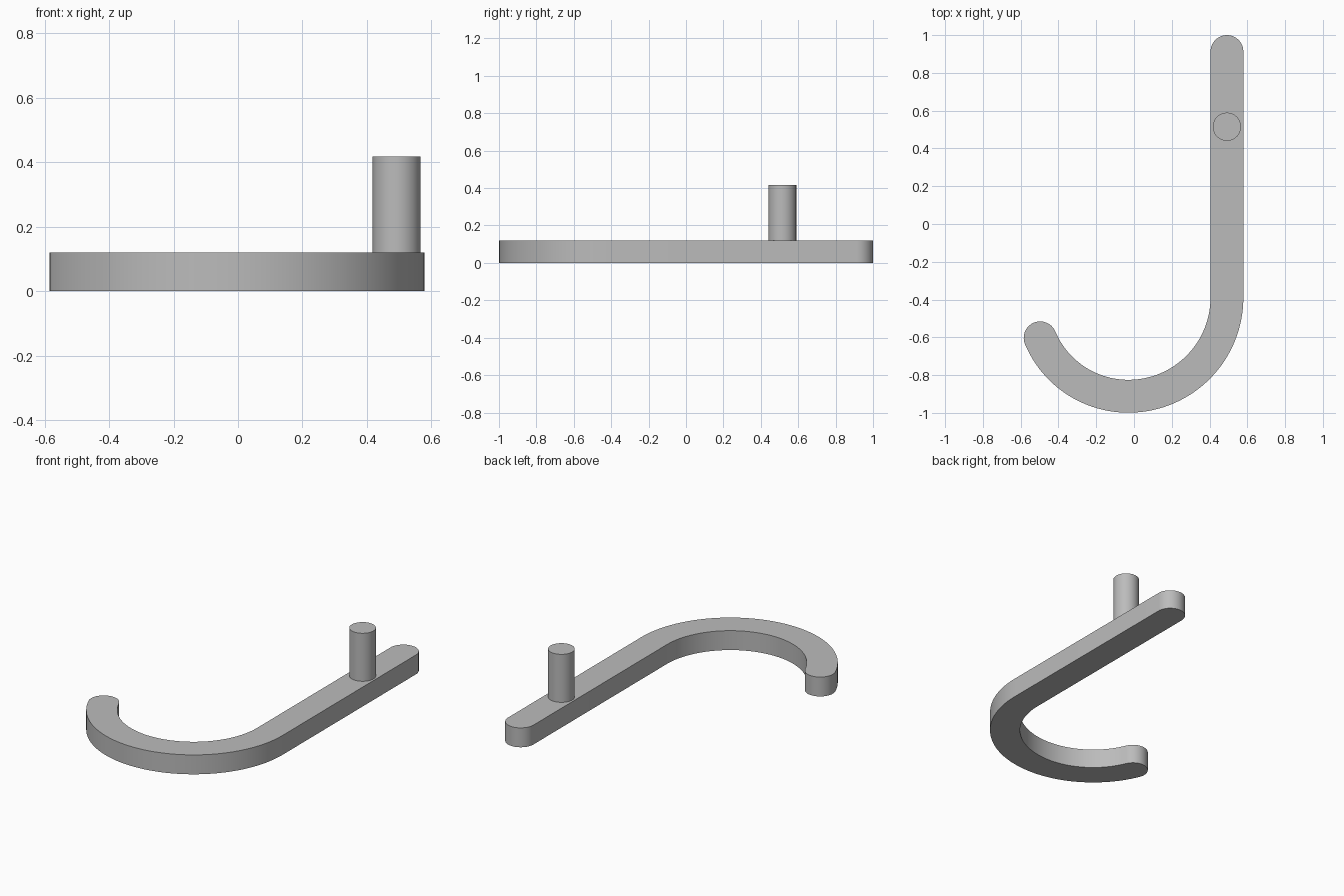
import bpy, bmesh
from math import pi, sin, cos, radians
from mathutils import Vector

cube = bpy.data.objects.get("Cube")
if cube:
    bpy.data.objects.remove(cube, do_unlink=True)

THICK = 0.12        # height of the flat hook
HALF = 0.087        # half its width
STEM_X = 0.492
CENTRE = Vector((-0.03, -0.39))
RADIUS = 0.522

grey = bpy.data.materials.new("plain grey")
grey.use_nodes = True
colour = (0.5, 0.5, 0.5, 1)
grey.diffuse_color = colour
grey.node_tree.nodes["Principled BSDF"].inputs["Base Color"].default_value = colour


def extrude_outline(name, outline, z0, z1):
    """Solid prism from a counter-clockwise outline, with smooth sides."""
    bm = bmesh.new()
    face = bm.faces.new([bm.verts.new((p[0], p[1], z0)) for p in outline])
    result = bmesh.ops.extrude_face_region(bm, geom=[face], use_keep_orig=True)
    top = [v for v in result["geom"] if isinstance(v, bmesh.types.BMVert)]
    bmesh.ops.translate(bm, verts=top, vec=(0, 0, z1 - z0))
    bmesh.ops.recalc_face_normals(bm, faces=bm.faces)
    mesh = bpy.data.meshes.new(name)
    bm.to_mesh(mesh)
    bm.free()
    mesh.materials.append(grey)
    obj = bpy.data.objects.new(name, mesh)
    bpy.context.collection.objects.link(obj)
    bpy.ops.object.select_all(action="DESELECT")
    obj.select_set(True)
    bpy.context.view_layer.objects.active = obj
    bpy.ops.object.shade_smooth_by_angle(angle=radians(30))
    return obj


def arc(centre, radius, start, end, steps):
    return [Vector((centre[0] + radius * cos(a), centre[1] + radius * sin(a)))
            for a in (start + (end - start) * i / steps for i in range(steps + 1))]


# Centre line: straight stem, then a bend that tightens slightly at the tip
path = [Vector((STEM_X, 1 - HALF))]
STEPS, SWEEP = 56, radians(155.5)
for i in range(STEPS + 1):
    a = -SWEEP * i / STEPS
    tighten = 0.009 * max(0, (-a - pi / 2) / (SWEEP - pi / 2)) ** 2
    path.append(CENTRE + (RADIUS - tighten) * Vector((cos(a), sin(a))))

# Offset the centre line to both sides and close it with round ends
left, right = [], []
for i, p in enumerate(path):
    along = (path[min(i + 1, len(path) - 1)] - path[max(i - 1, 0)]).normalized()
    if i == 1:
        along = Vector((0, -1))
    side = Vector((-along.y, along.x)) * HALF
    left.append(p + side)
    right.append(p - side)
stem_cap = arc(path[0], HALF, 0, pi, 24)[1:-1]
tip_side = left[-1] - path[-1]
tip_angle = Vector((1, 0)).angle_signed(tip_side) * -1
tip_cap = arc(path[-1], HALF, tip_angle, tip_angle - pi, 24)[1:-1]
extrude_outline("hook_bar", left + tip_cap + right[::-1] + stem_cap[::-1], 0, THICK)

# Upright peg on the stem
extrude_outline("peg", arc((STEM_X, 0.515), 0.0745, 0, 2 * pi, 48)[:-1], THICK, 0.417)
